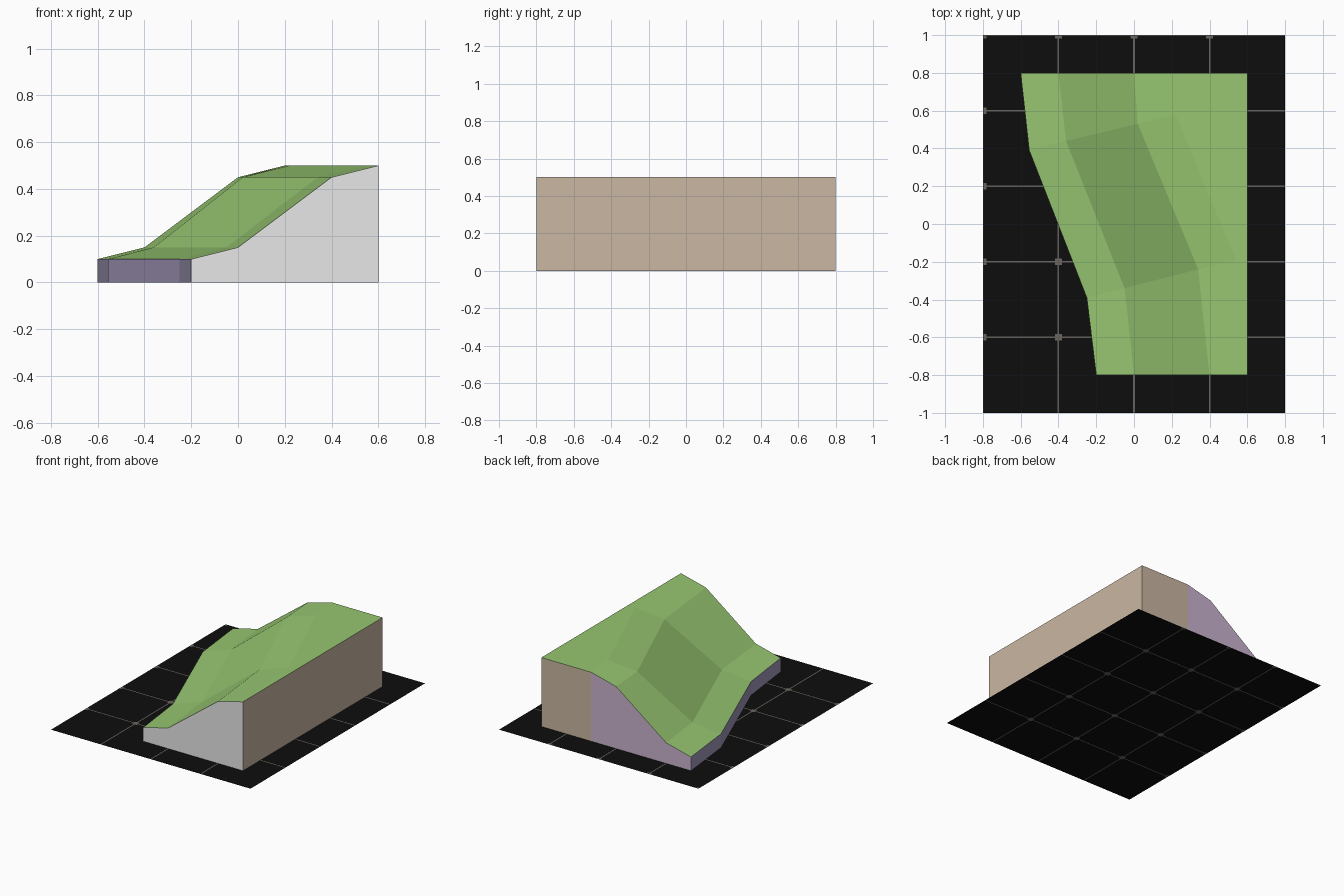
import bpy

if "Cube" in bpy.data.objects:
    bpy.data.objects.remove(bpy.data.objects["Cube"])


def material(name, rgb):
    """Flat colour from 0-255 sRGB, stored as linear."""
    m = bpy.data.materials.new(name)
    lin = [(c / 255 / 12.92) if c < 11 else ((c / 255 + 0.055) / 1.055) ** 2.4 for c in rgb]
    m.diffuse_color = (*lin, 1)
    m.use_nodes = True
    m.node_tree.nodes["Principled BSDF"].inputs["Base Color"].default_value = m.diffuse_color
    return m


BLACK = material("black", (13, 13, 13))
LINE = material("line_grey", (108, 103, 94))
GREEN = material("grass_green", (151, 198, 113))
TAN = material("tan", (202, 183, 163))
LILAC = material("lilac", (202, 178, 206))
PURPLE = material("dusty_purple", (163, 152, 186))
WHITE = material("pale_grey", (231, 231, 231))


def make(name, polys, mats, indices=None):
    """Mesh object from polygons given as point lists; repeated points are shared."""
    verts, faces = {}, []
    for poly in polys:
        ids = [verts.setdefault(tuple(p), len(verts)) for p in poly]
        faces.append(list(dict.fromkeys(ids)))
    me = bpy.data.meshes.new(name)
    me.from_pydata(list(verts), [], faces)
    for m in mats:
        me.materials.append(m)
    for f in me.polygons:
        f.material_index = indices[f.index] if indices else 0
    ob = bpy.data.objects.new(name, me)
    bpy.context.collection.objects.link(ob)
    return ob


def ground(p):
    return (p[0], p[1], 0)


# hillside: four cross-sections from front to back, sharing one height profile
HEIGHTS = (0.1, 0.15, 0.45, 0.5, 0.5)
SECTIONS = [
    [(-0.2, -0.8), (0.0, -0.8), (0.4, -0.8), (0.6, -0.8), (0.6, -0.8)],
    [(-0.25, -0.39), (-0.05, -0.34), (0.34, -0.24), (0.54, -0.19), (0.6, -0.19)],
    [(-0.555, 0.39), (-0.36, 0.44), (0.02, 0.53), (0.22, 0.58), (0.6, 0.58)],
    [(-0.6, 0.8), (-0.4, 0.8), (0.0, 0.8), (0.2, 0.8), (0.6, 0.8)],
]
rows = [[(x, y, z) for (x, y), z in zip(s, HEIGHTS)] for s in SECTIONS]
make("grass_hillside",
     [(a[i], a[i + 1], b[i + 1], b[i]) for a, b in zip(rows, rows[1:]) for i in range(4)],
     [GREEN])

# walls under the hillside
make("low_bank_wall",
     [(a[0], b[0], ground(b[0]), ground(a[0])) for a, b in zip(rows, rows[1:])], [PURPLE])
make("high_side_wall",
     [(ground(a[4]), ground(b[4]), b[4], a[4]) for a, b in zip(rows, rows[1:])], [TAN])
front, back = rows[0], rows[-1]
make("front_wall", [[ground(front[0]), ground(front[4])] + front[::-1]], [WHITE])
make("back_slope_wall", [back[:4] + [ground(back[3]), ground(back[0])]], [LILAC])
make("back_high_wall", [[back[3], back[4], ground(back[4]), ground(back[3])]], [TAN])


# base sheet, cut into cells so that grid lines and crossing squares are inset faces
def cuts(centres, lo, hi):
    offsets = (-0.018, -0.004, 0.004, 0.018)
    vals = {lo, hi} | {round(c + o, 4) for c in centres for o in offsets}
    return sorted(v for v in vals if lo <= v <= hi)


def near(v, centres, d):
    return any(abs(v - c) < d for c in centres)


GX, GY = (-0.8, -0.4, 0.0, 0.4), (1.0, 0.6, 0.2, -0.2, -0.6)
xs, ys = cuts(GX, -0.8, 0.8), cuts(GY, -1.0, 1.0)
cells, colours = [], []
for x0, x1 in zip(xs, xs[1:]):
    for y0, y1 in zip(ys, ys[1:]):
        cx, cy = (x0 + x1) / 2, (y0 + y1) / 2
        line = near(cx, GX, 0.004) or near(cy, GY, 0.004)
        square = near(cx, GX, 0.018) and near(cy, GY, 0.018)
        cells.append([(x0, y0, 0), (x1, y0, 0), (x1, y1, 0), (x0, y1, 0)])
        colours.append(1 if line or square else 0)
make("base_sheet", cells, [BLACK, LINE], colours)
